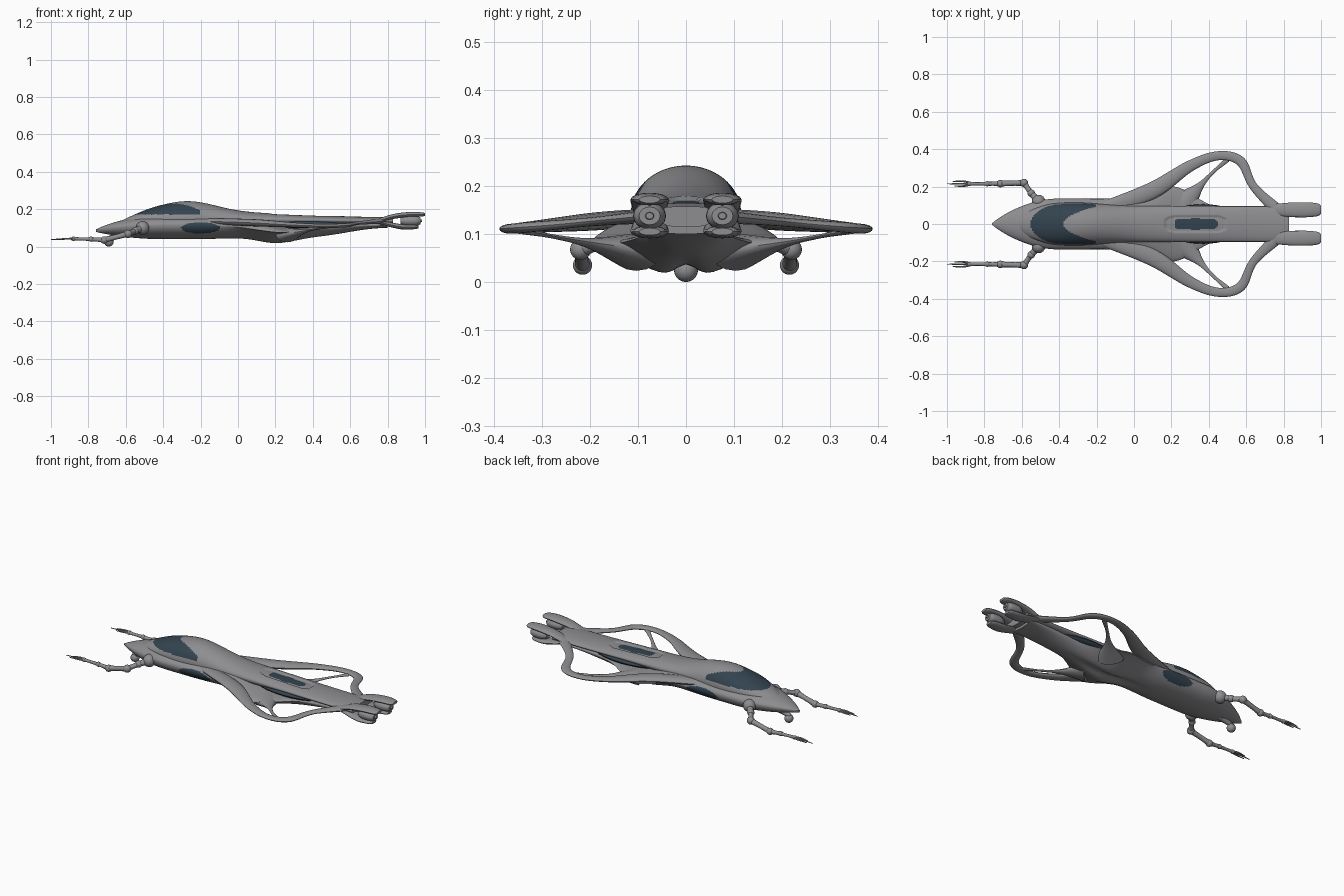
import bpy, bmesh, math
from mathutils import Vector

cube = bpy.data.objects.get("Cube")
if cube:
    bpy.data.objects.remove(cube)


def material(name, red, green, blue):
    colour = (red, green, blue, 1)
    mat = bpy.data.materials.new(name)
    mat.use_nodes = True
    mat.diffuse_color = colour
    mat.node_tree.nodes["Principled BSDF"].inputs["Base Color"].default_value = colour
    return mat


GREY = material("hull grey", 0.27, 0.27, 0.285)
GLASS = material("dark blue glass", 0.033, 0.056, 0.078)


# Shaping rules along the length of the craft
def bump(x, centre, spread):
    return math.exp(-((x - centre) / spread) ** 2)


def ramp(x, start, end):
    t = min(max((x - start) / (end - start), 0), 1)
    return t * t * (3 - 2 * t)


def nose(x, start, length):
    t = min(max((x - start) / length, 0.01), 1)
    return math.sin(t * math.pi / 2) ** 0.8


def smooth_path(points, steps):
    """Catmull-Rom curve through points that also carry a radius."""
    pts = [Vector(p) for p in points]
    pts = [2 * pts[0] - pts[1]] + pts + [2 * pts[-1] - pts[-2]]
    path = []
    for a, b, c, d in zip(pts, pts[1:], pts[2:], pts[3:]):
        for i in range(steps):
            t = i / steps
            curve = c - a + t * (2 * a - 5 * b + 4 * c - d + t * (3 * (b - c) + d - a))
            path.append(b + 0.5 * t * curve)
    return path + [pts[-2]]


def finish(name, bm, mirror=False, mats=(GREY,)):
    bmesh.ops.recalc_face_normals(bm, faces=bm.faces)
    mesh = bpy.data.meshes.new(name)
    for mat in mats:
        mesh.materials.append(mat)
    bm.to_mesh(mesh)
    bm.free()
    ob = bpy.data.objects.new(name, mesh)
    bpy.context.collection.objects.link(ob)
    bpy.ops.object.select_all(action='DESELECT')
    ob.select_set(True)
    bpy.context.view_layer.objects.active = ob
    bpy.ops.object.shade_smooth_by_angle(angle=math.radians(40))
    if mirror:
        ob.modifiers.new("mirror", 'MIRROR').use_axis = (False, True, False)
    return ob


def skin(bm, rings):
    """Bridge closed rings of points and cap both ends."""
    loops = [[bm.verts.new(p) for p in ring] for ring in rings]
    for near, far in zip(loops, loops[1:]):
        for i in range(len(near)):
            bm.faces.new((near[i - 1], near[i], far[i], far[i - 1]))
    bm.faces.new(loops[0])
    bm.faces.new(loops[-1])


def body(name, start, end, section, is_glass, steps=190, sides=88):
    """Loft along x; section gives half width, top, middle, bottom, keel pinch."""
    rings = []
    for k in range(steps + 1):
        x = start + (end - start) * k / steps
        width, top, mid, low, pinch = section(x)
        ring = []
        for i in range(sides):
            angle = math.tau * i / sides
            y, rise = width * math.cos(angle), math.sin(angle)
            if rise >= 0:
                z = mid + (top - mid) * rise
            else:
                groove = 1 - 0.4 * pinch * bump(y, 0, 0.03)
                z = mid - (mid - low) * abs(rise) ** (1 + 3 * pinch) * groove
            ring.append((x, y, z))
        rings.append(ring)
    bm = bmesh.new()
    skin(bm, rings)
    for face in bm.faces:
        face.material_index = int(is_glass(face.calc_center_median()))
    return finish(name, bm, mats=(GREY, GLASS))


def tube(bm, points, flat=1, sides=16):
    """Tube through (x, y, z, radius) points; flat squashes its height."""
    path = smooth_path(points, 8)
    rings = []
    for i, point in enumerate(path):
        after, before = path[min(i + 1, len(path) - 1)], path[max(i - 1, 0)]
        along = (after - before).xyz
        side = along.cross(Vector((0, 0, 1))).normalized() * point.w
        up = side.cross(along).normalized() * point.w * flat
        angles = [math.tau * k / sides for k in range(sides)]
        rings.append([point.xyz + side * math.cos(a) + up * math.sin(a) for a in angles])
    skin(bm, rings)


def ball(bm, centre, radius, stretch=(1, 1, 1)):
    verts = bmesh.ops.create_uvsphere(bm, u_segments=24, v_segments=14, radius=radius)["verts"]
    bmesh.ops.scale(bm, vec=stretch, verts=verts)
    bmesh.ops.translate(bm, vec=centre, verts=verts)


# Lower hull with side windows, wing roots and twin keel lobes
def hull_section(x):
    n = nose(x, -0.76, 0.36)
    width = n * (0.136 - 0.056 * ramp(x, 0.1, 0.5)) + 0.075 * bump(x, 0.22, 0.15)
    top = 0.09 + 0.08 * n - 0.06 * bump(x, 0.3, 0.2) - 0.03 * ramp(x, 0, 0.8)
    mid = 0.09 + 0.025 * n - 0.04 * bump(x, 0.25, 0.22)
    low = 0.08 - 0.04 * n - 0.03 * bump(x, 0.2, 0.13) + 0.06 * ramp(x, 0.3, 0.8)
    return width, top, mid, low, bump(x, 0.2, 0.2)


def side_window(c):
    oval = ((c.x + 0.2) / 0.105) ** 2 + ((c.z - 0.1) / 0.03) ** 2
    return oval < 1 and abs(c.y) > 0.06


body("hull", -0.76, 0.8, hull_section, side_window)


# Raised cabin flowing back into the spine, with canopy and roof window
def cabin_section(x):
    n = nose(x, -0.68, 0.26)
    width = n * (0.095 + 0.02 * bump(x, -0.32, 0.2))
    top = 0.1 + 0.08 * n + 0.063 * bump(x, -0.27, 0.22) - 0.022 * ramp(x, 0, 0.8)
    mid = 0.1 + 0.045 * n - 0.007 * ramp(x, 0, 0.8)
    low = 0.095 + 0.02 * ramp(x, 0, 0.4)
    return width, top, mid, low, 0


def slot(c, length, width):
    return ((c.x - 0.33) / length) ** 4 + (c.y / width) ** 4 < 1 and c.z > 0.15


def cabin_glass(c):
    roof = c.x > -0.38 and abs(c.y) < 0.22 * math.sqrt(c.x + 0.38)
    canopy = -0.56 < c.x < -0.2 and c.z > 0.172 and not roof
    return canopy or slot(c, 0.115, 0.03)


cabin = body("cabin_and_spine", -0.68, 0.83, cabin_section, cabin_glass)
for vert in cabin.data.vertices:
    if slot(vert.co, 0.165, 0.044):
        vert.co.z -= 0.007

# Glazing in the gap between spine and lower hull
bm = bmesh.new()
ball(bm, (0.37, 0, 0.122), 0.1, (2.4, 1.06, 0.28))
finish("side_glazing", bm, mats=(GLASS,))


# Open wing loops and the lower struts that brace their tips
def wing_part(name, outline, root, slope, flat):
    bm = bmesh.new()
    tube(bm, [(x, y, root + slope * y, r) for x, y, r in outline], flat)
    finish(name, bm, mirror=True)


wing_part("wing_loops", [
    (-0.16, 0.08, 0.04), (0.1, 0.18, 0.045), (0.3, 0.31, 0.03), (0.45, 0.365, 0.024),
    (0.57, 0.335, 0.026), (0.64, 0.2, 0.022), (0.78, 0.06, 0.035)], 0.143, -0.088, 0.42)
wing_part("wing_struts", [
    (0.26, 0.1, 0.08), (0.35, 0.2, 0.022), (0.42, 0.275, 0.009), (0.5, 0.345, 0.014)],
    0.045, 0.18, 0.5)

# Forked engine pods with a nozzle between the prongs
bm = bmesh.new()
for tip, lift in ((1, 0.037), (0.965, -0.03)):
    prong = [(0.74, 0, 0.03), (0.83, 0.7, 0.038), (tip - 0.08, 1, 0.04), (tip - 0.02, 1, 0.034), (tip, 1, 0.022)]
    tube(bm, [(x, 0.076, 0.135 + lift * part, r) for x, part, r in prong], 0.34)
finish("engine_prongs", bm, mirror=True)
bm = bmesh.new()
for nozzle in (((0.87, 0.02), (0.9, 0.033), (0.95, 0.033), (0.975, 0.022)), ((0.97, 0.01), (0.985, 0.008))):
    tube(bm, [(x, 0.076, 0.138, r) for x, r in nozzle], 0.85)
finish("engine_nozzles", bm, mirror=True)

# Jointed manipulator arms: a ball at each joint, a waisted limb between
joints = [Vector(j) for j in (
    (-0.51, 0.12, 0.1, 0.036), (-0.55, 0.165, 0.085, 0.02), (-0.588, 0.22, 0.068, 0.022),
    (-0.715, 0.216, 0.035, 0.02), (-0.785, 0.215, 0.04, 0.014), (-0.88, 0.215, 0.042, 0.012))]
bm = bmesh.new()
for joint in joints:
    ball(bm, joint.xyz, joint.w)
for inner, outer in zip(joints, joints[1:]):
    limb = [inner.copy(), (inner + outer) / 2, outer.copy()]
    for point, share in zip(limb, (0.75, 0.65, 0.8)):
        point.w *= share
    tube(bm, limb)
finish("arms", bm, mirror=True)

# Three fingers on each hand
bm = bmesh.new()
for spread, tip in ((-0.012, -0.96), (0, -1), (0.013, -0.97)):
    y = 0.215 + spread
    tube(bm, [(-0.86, 0.215, 0.042, 0.006), (-0.91, y, 0.042, 0.005), (tip, y, 0.038, 0.002)], sides=8)
finish("fingers", bm, mirror=True)

# Sensor ball slung under the nose
bm = bmesh.new()
ball(bm, (-0.69, 0, 0.025), 0.025)
tube(bm, [(-0.7, 0, 0.042, 0.012), (-0.6, 0, 0.07, 0.02)])
finish("sensor_ball", bm)
